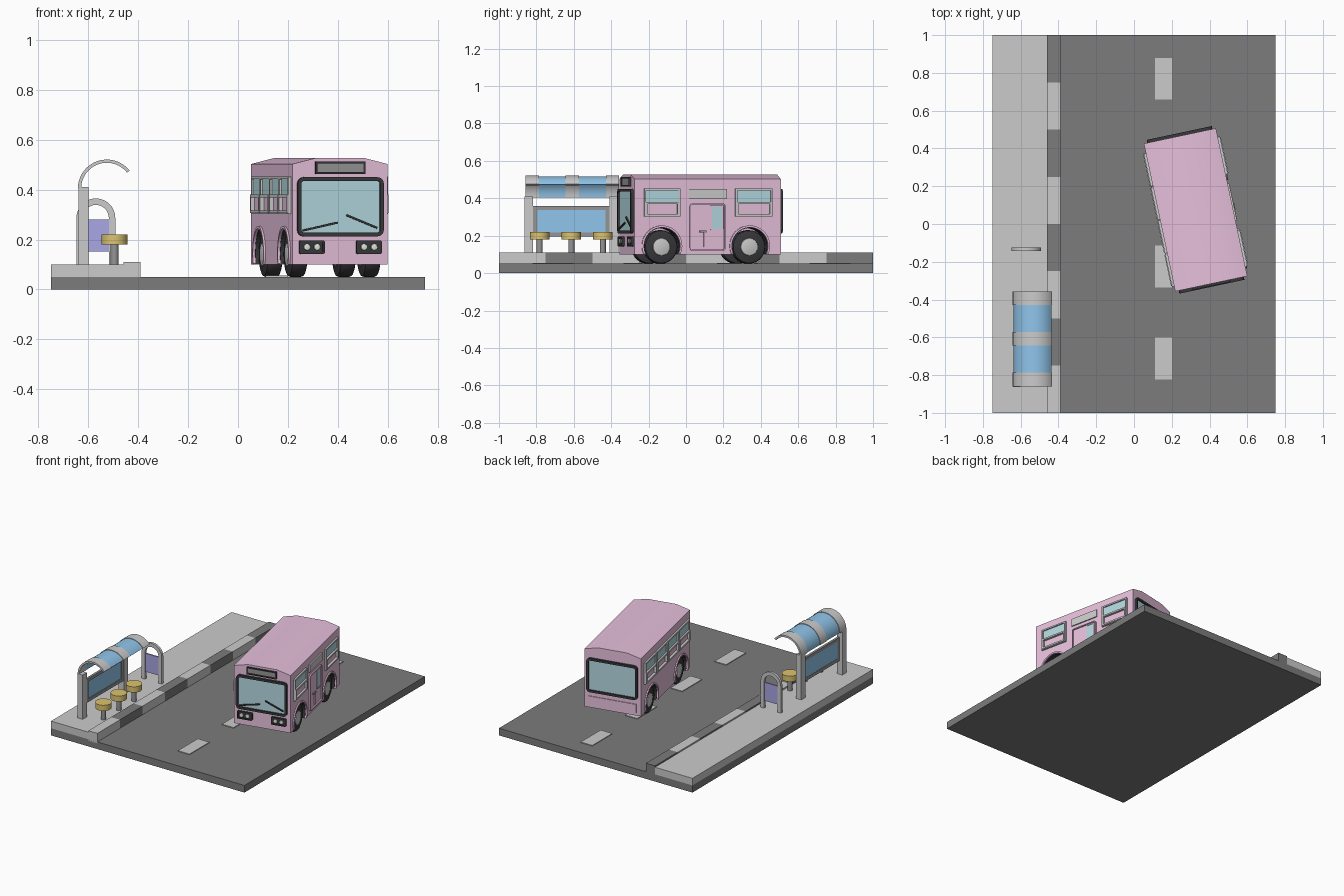
import bpy, bmesh
from math import radians, cos, sin, pi
from mathutils import Matrix, Vector

if "Cube" in bpy.data.objects:
    bpy.data.objects.remove(bpy.data.objects["Cube"])


def mat(name, *rgb):
    m = bpy.data.materials.new(name)
    m.diffuse_color = (*rgb, 1)
    m.use_nodes = True
    m.node_tree.nodes["Principled BSDF"].inputs["Base Color"].default_value = m.diffuse_color
    return m


PINK = mat("pink paint", .8, .53, .72)
DARK = mat("asphalt", .2, .2, .2)
BLACK = mat("black rubber", .04, .04, .045)
GLASS = mat("teal glass", .45, .69, .75)
BLUE = mat("blue panel", .28, .56, .83)
GOLD = mat("ochre seat", .72, .55, .16)
VIOLET = mat("violet board", .4, .38, .78)
LIGHT = mat("light grey", .75, .75, .75)
LAMP = mat("lamp", .75, .85, .72)
SLATE = mat("slate", .3, .3, .3)
WALK = mat("paving", .62, .62, .62)
I = Matrix()


def finish(name, bm, m, M=I):
    bmesh.ops.recalc_face_normals(bm, faces=bm.faces)
    me = bpy.data.meshes.new(name)
    bm.to_mesh(me)
    bm.free()
    ob = bpy.data.objects.new(name, me)
    bpy.context.collection.objects.link(ob)
    ob.matrix_world = M
    if m:
        me.materials.append(m)
    return ob


def box(name, x, y, z, m=None, M=I):
    bm = bmesh.new()
    bmesh.ops.create_cube(bm, size=1)
    for v in bm.verts:
        v.co = Vector([r[0] if c < 0 else r[1] for r, c in zip((x, y, z), v.co)])
    return finish(name, bm, m, M)


def cyl(name, at, axis, r, h, m=None, M=I, bevel=0, n=28):
    bm = bmesh.new()
    bmesh.ops.create_cone(bm, cap_ends=True, segments=n, radius1=r, radius2=r, depth=h)
    if bevel:
        rim = [e for e in bm.edges if abs(e.verts[0].co.z - e.verts[1].co.z) < 1e-5]
        bmesh.ops.bevel(bm, geom=rim, offset=bevel, segments=2, affect='EDGES', profile=.5)
    rot = {'x': Matrix.Rotation(pi / 2, 4, 'Y'), 'y': Matrix.Rotation(pi / 2, 4, 'X'), 'z': I}[axis]
    bm.transform(Matrix.Translation(at) @ rot)
    return finish(name, bm, m, M)


def arc(cx, cz, r, a0, a1, n):
    return [(cx + r * cos(radians(a0 + (a1 - a0) * i / n)),
             cz + r * sin(radians(a0 + (a1 - a0) * i / n))) for i in range(n + 1)]


def rounded(u0, u1, z0, z1, r, n):
    return (arc(u1 - r, z1 - r, r, 0, 90, n) + arc(u0 + r, z1 - r, r, 90, 180, n)
            + arc(u0 + r, z0 + r, r, 180, 270, n) + arc(u1 - r, z0 + r, r, 270, 360, n))


def band(name, outer, inner, d0, d1, m=None, M=I, closed=True):
    """Solid between two outlines in the xz plane; depth d runs towards -y."""
    bm = bmesh.new()
    rows = [[bm.verts.new((u, -d, z)) for u, z in pts]
            for pts, d in ((outer, d0), (outer, d1), (inner, d1), (inner, d0))]
    n = len(outer)
    for i in range(n if closed else n - 1):
        j = (i + 1) % n
        for a, b in zip(rows, rows[1:] + rows[:1]):
            bm.faces.new((a[i], a[j], b[j], b[i]))
    if not closed:
        for k in (0, -1):
            bm.faces.new([r[k] for r in rows])
    return finish(name, bm, m, M)


def frame(name, M, u0, u1, z0, z1, t, d, m, r=.0005):
    n = 4 if r > .004 else 1
    return band(name, rounded(u0, u1, z0, z1, r, n),
                rounded(u0 + t, u1 - t, z0 + t, z1 - t, max(r - t, .0005), n), -.004, d, m, M)


def panel(name, M, u0, u1, z0, z1, d, m):
    return box(name, (u0, u1), (-d, .004), (z0, z1), m, M)


# Road, pavement, kerb and lane dashes
box("road", (-.75, .75), (-1, 1), (0, .05), DARK)
box("pavement", (-.75, -.46), (-1, 1), (.05, .10), WALK)
for i in range(8):
    box("kerb_block", (-.46, -.39), (-1 + i * .25, -.75 + i * .25), (.04, .11), DARK if i % 2 else LIGHT)
for y in (.77, .275, -.225, -.712):
    box("lane_dash", (.11, .2), (y - .11, y + .11), (.045, .055), LIGHT)

# Bus stop shelter: posts, display board, curved roof
for y in (-.84, -.385):
    box("shelter_post", (-.64, -.6), (y - .023, y + .023), (.1, .41), LIGHT)
board = Matrix.Translation((-.615, 0, 0)) @ Matrix.Rotation(pi / 2, 4, 'Z')
frame("board_frame", board, -.817, -.408, .195, .36, .022, .012, SLATE)
box("board_panel", (-.617, -.608), (-.80, -.425), (.21, .345), BLUE)
for y in (-.823, -.608, -.393):
    band("roof_rib", arc(-.526, .405, .116, 180, 38, 18), arc(-.526, .405, .103, 180, 38, 18),
         -y - .036, -y + .036, LIGHT, closed=False)
band("roof_sheet", arc(-.526, .405, .112, 180, 38, 18), arc(-.526, .405, .106, 180, 38, 18),
     .40, .82, BLUE, closed=False)

# Stools
for y in (-.783, -.613, -.445):
    cyl("stool_stem", (-.495, y, .14), 'z', .016, .09, SLATE)
    cyl("stool_seat", (-.495, y, .20), 'z', .052, .04, GOLD)

# Arched stop sign
hoop = [[(-.57 + r, .1)] + arc(-.57, .287, r, 0, 180, 16) + [(-.57 - r, .1)] for r in (.078, .052)]
band("sign_hoop", *hoop, .124, .142, LIGHT, closed=False)
box("sign_board", (-.623, -.517), (-.138, -.128), (.152, .28), VIOLET)

# Bus frame and one panel frame per side
BUS = Matrix.Translation((.326, .075, 0)) @ Matrix.Rotation(radians(12), 4, 'Z')


def side(angle, dist):
    return BUS @ Matrix.Rotation(radians(angle), 4, 'Z') @ Matrix.Translation((0, -dist, 0))


FRONT, RIGHT, BACK, LEFT = side(0, .4), side(90, .195), side(180, .4), side(-90, .195)

# Bus body with cut wheel arches
bm = bmesh.new()
prof = [(-.195, .1), (.195, .1), (.195, .503), (.1, .527), (-.1, .527), (-.195, .503)]
f = bm.faces.new([bm.verts.new((x, -.4, z)) for x, z in prof])
ext = bmesh.ops.extrude_face_region(bm, geom=[f], use_keep_orig=True)
bmesh.ops.translate(bm, verts=[v for v in ext["geom"] if isinstance(v, bmesh.types.BMVert)], vec=(0, .8, 0))
body = finish("bus_body", bm, PINK, BUS)
for s in (-1, 1):
    for y in (-.25, .23):
        cut = cyl("arch_cutter", (s * .18, y, .145), 'x', .1, .16, None, BUS, n=32)
        cut.hide_render = True
        cut.hide_viewport = True
        mod = body.modifiers.new("arch", 'BOOLEAN')
        mod.object = cut
        mod.solver = 'EXACT'
        # Wheel, hub, dark liner and arch lip
        cyl("tyre", (s * .15, y, .14), 'x', .09, .065, BLACK, BUS, .012)
        cyl("wheel_hub", (s * .15, y, .14), 'x', .047, .076, LIGHT, BUS, .006)
        u = s * y
        M = RIGHT if s > 0 else LEFT
        band("arch_lip", arc(u, .145, .11, -24, 204, 20), arc(u, .145, .099, -24, 204, 20),
             -.01, .008, PINK, M, False)
        band("arch_liner", arc(u, .145, .1005, -26, 206, 20), arc(u, .145, .096, -26, 206, 20),
             -.093, -.002, BLACK, M, False)

# Windscreen and rear window
for M, label in ((FRONT, "windscreen"), (BACK, "rear_window")):
    frame(label + "_frame", M, -.176, .176, .213, .45, .015, .016, BLACK, .025)
    panel(label + "_glass", M, -.167, .167, .222, .441, .006, GLASS)
panel("rear_bumper", BACK, -.165, .165, .12, .18, .005, PINK)

# Wipers
for a, b in (((-.155, .236), (-.012, .268)), ((.025, .298), (.15, .247))):
    d = (Vector(b) - Vector(a)).orthogonal().normalized() * .004
    q = [(p[0] + k * d.x, p[1] + k * d.y) for k in (1, -1) for p in (a, b)]
    band("wiper", q[:2], q[2:], .004, .014, BLACK, FRONT, False)

# Blank destination panel and headlights
frame("destination_frame", FRONT, -.102, .102, .463, .513, .008, .012, BLACK)
panel("destination_panel", FRONT, -.096, .096, .468, .508, .006, SLATE)
for s in (-1, 1):
    c = s * .117
    frame("lamp_frame", FRONT, c - .052, c + .052, .143, .196, .008, .014, BLACK, .006)
    panel("lamp_panel", FRONT, c - .046, c + .046, .148, .191, .009, BLACK)
    for o in (-.021, .021):
        cyl("headlamp", (c + o, -.009, .17), 'y', .013, .012, LAMP, FRONT, .003, 16)


# Side windows: glass above, sliding pane below
def window(M, u0, u1):
    frame("window_frame", M, u0, u1, .302, .452, .01, .012, LIGHT)
    panel("window_glass", M, u0 + .006, u1 - .006, .38, .446, .004, GLASS)
    frame("window_slider", M, u0 + .005, u1 - .005, .306, .38, .011, .016, LIGHT)


window(RIGHT, -.348, -.151)
window(RIGHT, .15, .353)
for i in range(4):
    window(LEFT, -.348 + i * .181, -.17 + i * .181)

# Door, door window, handle and plate above
frame("door_frame", RIGHT, -.098, .097, .12, .372, .007, .009, PINK, .015)
panel("door_leaf", RIGHT, -.088, .087, .13, .362, .003, PINK)
frame("door_window_frame", RIGHT, .014, .084, .23, .362, .007, .008, PINK, .006)
panel("door_window", RIGHT, .019, .079, .236, .356, .005, GLASS)
panel("door_handle", RIGHT, -.045, -.008, .218, .228, .012, SLATE)
panel("door_pull", RIGHT, -.023, -.013, .14, .222, .009, PINK)
panel("door_plate", RIGHT, -.103, .103, .397, .45, .008, LIGHT)

# Smooth curved surfaces, keep edges crisp
for ob in bpy.context.scene.objects:
    if not ob.hide_render:
        ob.select_set(True)
bpy.context.view_layer.objects.active = body
bpy.ops.object.shade_smooth_by_angle(angle=radians(30))
